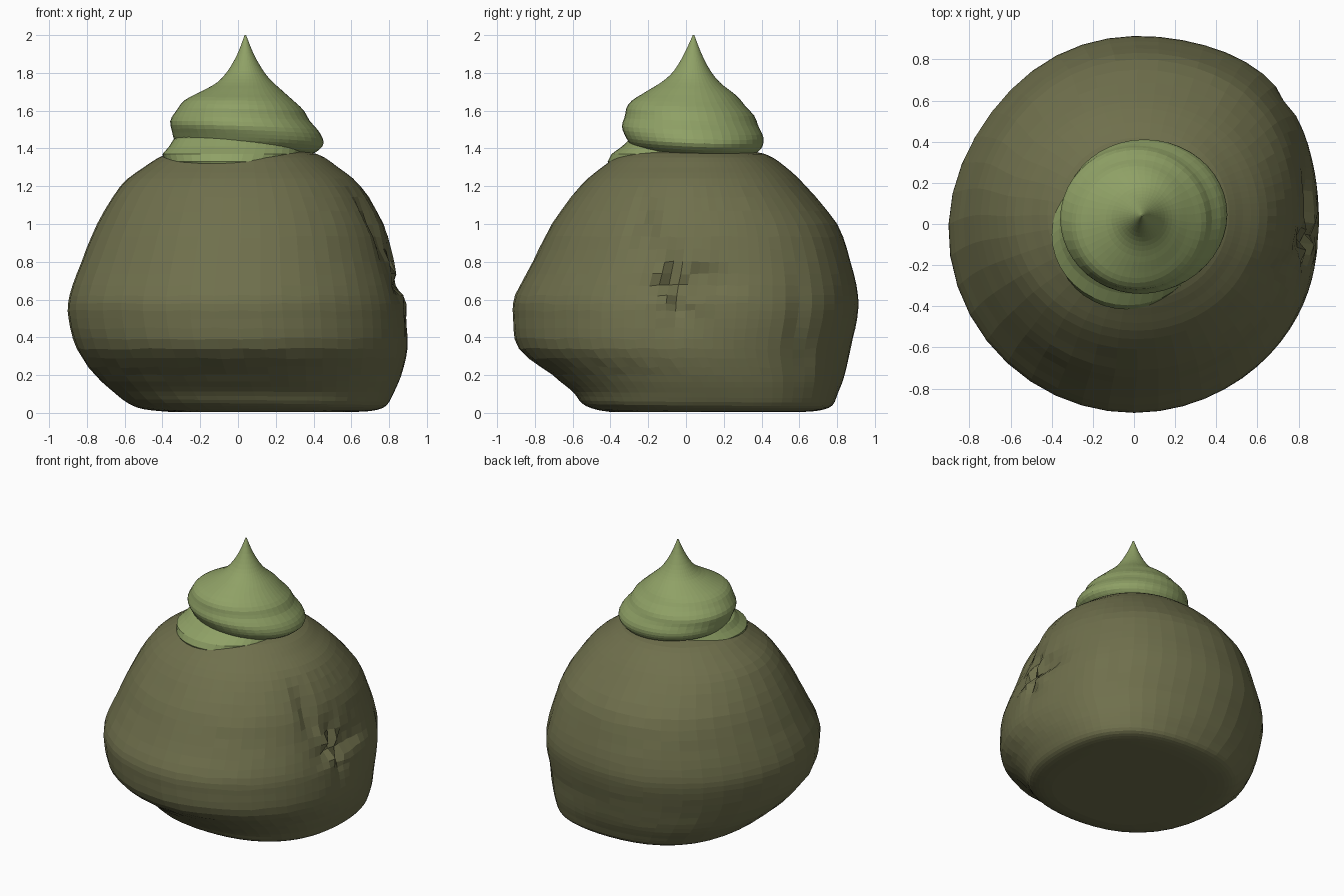
import bpy, bmesh, math, random
from mathutils import Vector

random.seed(4)


def material(name, rgb):
    m = bpy.data.materials.new(name)
    m.diffuse_color = (*rgb, 1)
    return m


body_mat = material("dark olive", (0.160, 0.161, 0.073))
cream_mat = material("light leaf green", (0.275, 0.355, 0.132))


def smooth_rows(rows, steps):
    """Catmull-Rom interpolation between profile rows."""
    out = []
    for i in range(len(rows) - 1):
        p = [rows[max(0, min(len(rows) - 1, i + k))] for k in (-1, 0, 1, 2)]
        for s in range(steps):
            t = s / steps
            out.append([0.5 * (2 * b + (c - a) * t + (2 * a - 5 * b + 4 * c - d) * t * t
                               + (3 * b - a - 3 * c + d) * t ** 3) for a, b, c, d in zip(*p)])
    return out + [list(rows[-1])]


def loft(name, rows, sides, mat, shape=None, crowd=0.0):
    """Rows of (z, x min, x max, y min, y max, tilt) skinned into a closed form.
    crowd packs more of the sides toward +x."""
    bm = bmesh.new()
    rings = []
    for z, x0, x1, y0, y1, tilt in rows:
        ring = []
        for k in range(sides):
            a = math.tau * k / sides
            a -= crowd * math.sin(a)
            c, s = math.cos(a), math.sin(a)
            v = Vector(((x0 + x1) / 2 + c * (x1 - x0) / 2,
                        (y0 + y1) / 2 + s * (y1 - y0) / 2,
                        z - tilt * (0.8 * c + 0.6 * s)))
            ring.append(bm.verts.new(shape(v, a) if shape else v))
        rings.append(ring)
    for r0, r1 in zip(rings, rings[1:]):
        for k in range(sides):
            j = (k + 1) % sides
            bm.faces.new((r0[k], r0[j], r1[j], r1[k]))
    bm.faces.new(rings[0][::-1])
    bm.faces.new(rings[-1])
    bmesh.ops.recalc_face_normals(bm, faces=bm.faces)
    me = bpy.data.meshes.new(name)
    bm.to_mesh(me)
    bm.free()
    me.materials.append(mat)
    ob = bpy.data.objects.new(name, me)
    bpy.context.collection.objects.link(ob)
    return ob


def bump(d, w):
    return math.exp(-(d / w) ** 2)


# Body: lopsided bun with a crumpled pucker on the +x side
def crumple(v, a):
    # swell toward the rear right, flatten toward the rear left, square the foot a little
    ang = math.degrees(a) % 360
    swell = bump(v.z - 0.6, 0.5) * (0.055 * bump(ang - 46, 24) - 0.03 * bump(ang - 145, 30))
    swell += 0.035 * math.sin(2 * a) ** 2 * bump(v.z, 0.2)
    v.x += math.cos(a) * swell
    v.y += math.sin(a) * swell
    if v.x > 0.3:
        dy, dz = v.y + 0.06, v.z - 0.69
        r = math.hypot(dy, dz)
        ray = math.cos(4 * math.atan2(dz, dy) - 0.5)
        dent = 0.035 * bump(r, 0.3) + 0.035 * bump(r, 0.16) * ray + 0.05 * bump(r, 0.06)
        # upright crease above and level crease beside the pucker
        dent += 0.045 * bump(v.y + 0.22, 0.06) * bump(v.z - 0.97, 0.17)
        dent += 0.04 * bump(v.z - 0.7, 0.04) * bump(v.y - 0.12, 0.15)
        # soft vertical fold low on the rear side
        dent += 0.025 * bump(v.y - 0.6, 0.05) * bump(v.z - 0.4, 0.3)
        v.x -= dent + random.uniform(-0.012, 0.012) * bump(r, 0.2)
    if 0.2 < v.z < 1.2:
        v.z += random.uniform(-0.005, 0.005)
    return v


body_rows = [
    (0.005, -0.36, 0.62, -0.40, 0.62, 0.0),
    (0.016, -0.50, 0.72, -0.48, 0.71, 0.004),
    (0.045, -0.585, 0.785, -0.55, 0.775, 0.008),
    (0.11, -0.665, 0.825, -0.60, 0.805, 0.004),
    (0.20, -0.76, 0.865, -0.71, 0.84, 0.0),
    (0.34, -0.86, 0.905, -0.885, 0.87, 0.0),
    (0.50, -0.905, 0.91, -0.915, 0.905, 0.0),
    (0.62, -0.90, 0.895, -0.905, 0.91, 0.0),
    (0.80, -0.835, 0.845, -0.81, 0.87, 0.0),
    (1.00, -0.75, 0.78, -0.71, 0.80, 0.0),
    (1.20, -0.625, 0.65, -0.56, 0.635, 0.0),
    (1.30, -0.50, 0.53, -0.445, 0.53, 0.0),
    (1.37, -0.38, 0.42, -0.34, 0.42, 0.0),
    (1.40, -0.22, 0.25, -0.22, 0.25, 0.0),
]
loft("body", smooth_rows(body_rows, 3), 56, body_mat, crumple, 0.5)

# Lower swirl: first turn of cream, showing at the front left
lower_rows = [
    (1.29, -0.34, 0.26, -0.40, 0.24, 0.0),
    (1.33, -0.385, 0.31, -0.415, 0.28, 0.0),
    (1.37, -0.40, 0.34, -0.395, 0.29, 0.0),
    (1.41, -0.365, 0.34, -0.34, 0.29, 0.0),
    (1.45, -0.34, 0.32, -0.295, 0.27, 0.0),
    (1.48, -0.28, 0.30, -0.25, 0.25, 0.0),
]
loft("lower_swirl", lower_rows, 40, cream_mat)


# Upper swirl: tilted dollop drawn up to a point, with faint spiral ridges
def ridges(v, a):
    k = 0.006 * math.sin(a + v.z * 52) * bump(v.z - 1.58, 0.13)
    v.x += math.cos(a) * k
    v.y += math.sin(a) * k
    return v


upper_rows = [
    (1.385, -0.26, 0.36, -0.24, 0.33, 0.025),
    (1.40, -0.315, 0.41, -0.285, 0.385, 0.026),
    (1.445, -0.345, 0.455, -0.32, 0.41, 0.022),
    (1.51, -0.355, 0.42, -0.335, 0.395, 0.015),
    (1.58, -0.34, 0.365, -0.325, 0.355, 0.01),
    (1.65, -0.28, 0.305, -0.285, 0.30, 0.005),
    (1.70, -0.20, 0.24, -0.215, 0.24, 0.0),
    (1.75, -0.11, 0.185, -0.13, 0.18, 0.0),
    (1.81, -0.055, 0.135, -0.065, 0.13, 0.0),
    (1.90, -0.003, 0.083, -0.01, 0.083, 0.0),
    (2.00, 0.035, 0.043, 0.036, 0.044, 0.0),
]
loft("upper_swirl", smooth_rows(upper_rows, 3), 44, cream_mat, ridges)
